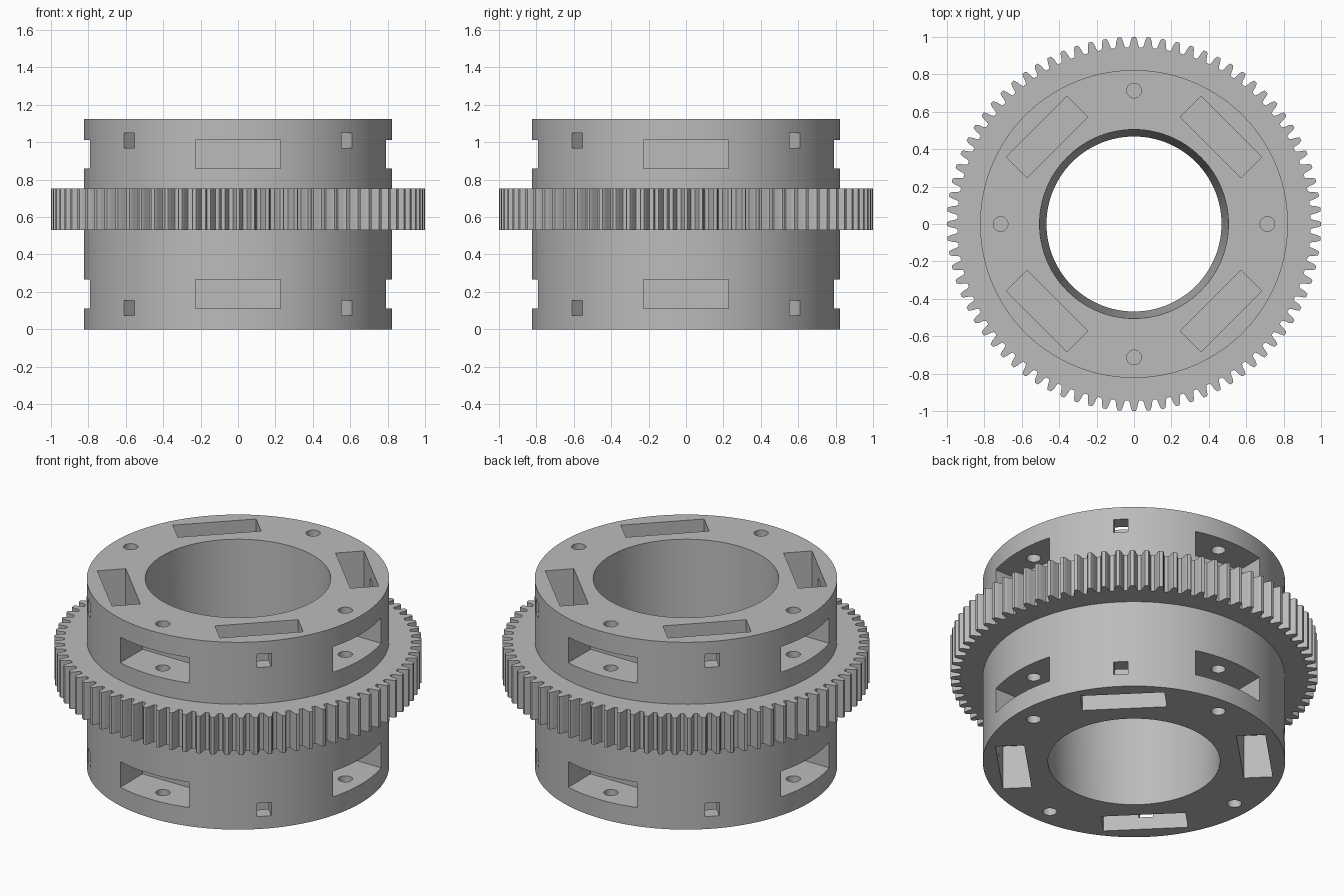
import bpy
import bmesh
from math import pi, cos, sin
from mathutils import Matrix, Vector

cube = bpy.data.objects.get("Cube")
if cube:
    bpy.data.objects.remove(cube, do_unlink=True)

HEIGHT = 1.125
BODY_R = 0.823
TEETH = 80

grey = bpy.data.materials.new("plain grey")
grey.use_nodes = True
colour = (0.5, 0.5, 0.5, 1)
grey.diffuse_color = colour
grey.node_tree.nodes["Principled BSDF"].inputs["Base Color"].default_value = colour


def make_object(name, bm):
    bmesh.ops.recalc_face_normals(bm, faces=bm.faces)
    mesh = bpy.data.meshes.new(name)
    bm.to_mesh(mesh)
    bm.free()
    mesh.materials.append(grey)
    obj = bpy.data.objects.new(name, mesh)
    bpy.context.collection.objects.link(obj)
    return obj


def activate(obj):
    bpy.ops.object.select_all(action="DESELECT")
    obj.select_set(True)
    bpy.context.view_layer.objects.active = obj


def bridge(bm, rings):
    """Join a closed sequence of equal vertex rings with quads."""
    n = len(rings[0])
    for a, b in zip(rings, rings[1:] + rings[:1]):
        for i in range(n):
            j = (i + 1) % n
            bm.faces.new((a[i], a[j], b[j], b[i]))


def circle(bm, r, z, n):
    return [bm.verts.new((r * cos(2 * pi * i / n), r * sin(2 * pi * i / n), z))
            for i in range(n)]


def box(bm, radial, half_width, heights, turn):
    """Box pointing outward along +x, then turned about the axis."""
    size = (radial[1] - radial[0], 2 * half_width, heights[1] - heights[0])
    centre = Vector((sum(radial) / 2, 0, sum(heights) / 2))
    matrix = (Matrix.Rotation(turn, 4, "Z") @ Matrix.Translation(centre)
              @ Matrix.Diagonal((*size, 1)))
    bmesh.ops.create_cube(bm, size=1, matrix=matrix)


def bolt_hole(bm, heights, turn):
    place = (Matrix.Rotation(turn, 4, "Z")
             @ Matrix.Translation((0.713, 0, sum(heights) / 2)))
    bmesh.ops.create_cone(bm, cap_ends=True, segments=32, radius1=0.039, radius2=0.039,
                          depth=heights[1] - heights[0], matrix=place)


def from_end(low, high, top):
    """Heights measured from the bottom end, or mirrored to the top end."""
    return (HEIGHT - high, HEIGHT - low) if top else (low, high)


# Drum with a tapered bore
bm = bmesh.new()
bridge(bm, [circle(bm, r, z, 120) for r, z in
            ((BODY_R, 0), (BODY_R, HEIGHT), (0.505, HEIGHT), (0.468, 0))])
body = make_object("drum_body", bm)

# Pockets, slots, windows and bolt holes repeated at both ends
cut = bmesh.new()
for top in (False, True):
    for k in range(4):
        straight = k * pi / 2
        diagonal = straight + pi / 4
        box(cut, (0.58, 0.9), 0.228, from_end(0.112, 0.265, top), straight)
        bolt_hole(cut, from_end(-0.05, 0.37, top), straight)
        box(cut, (0.58, 0.737), 0.23, from_end(-0.05, 0.265, top), diagonal)
        box(cut, (0.66, 0.9), 0.039, from_end(0.075, 0.155, top), diagonal)
cutter = make_object("pocket_cutter", cut)
cutter.hide_render = True

mod = body.modifiers.new("pockets", "BOOLEAN")
mod.operation = "DIFFERENCE"
mod.solver = "EXACT"
mod.use_self = True
mod.object = cutter
activate(body)
bpy.ops.object.modifier_apply(modifier=mod.name)
bpy.data.objects.remove(cutter, do_unlink=True)
bpy.ops.object.shade_smooth_by_angle(angle=pi / 6)

# Toothed ring around the drum
flank = ((0.945, 0.027), (0.96, 0.0215), (0.978, 0.0185), (0.995, 0.0125), (1.0, 0.009))
profile = [(r, -w) for r, w in flank] + [(r, w) for r, w in reversed(flank)]
outline = []
for t in range(TEETH):
    for r, w in profile:
        a = 2 * pi * t / TEETH + w / r
        outline.append((r * cos(a), r * sin(a)))

bm = bmesh.new()
low, high = 0.53, 0.753
inner = []
for x, y in outline:
    p = Vector((x, y)).normalized() * 0.8
    inner.append((p.x, p.y))
bridge(bm, [[bm.verts.new((x, y, z)) for x, y in loop] for loop, z in
            ((outline, low), (outline, high), (inner, high), (inner, low))])
gear = make_object("gear_ring", bm)
activate(gear)
bpy.ops.object.shade_smooth_by_angle(angle=pi / 9)
